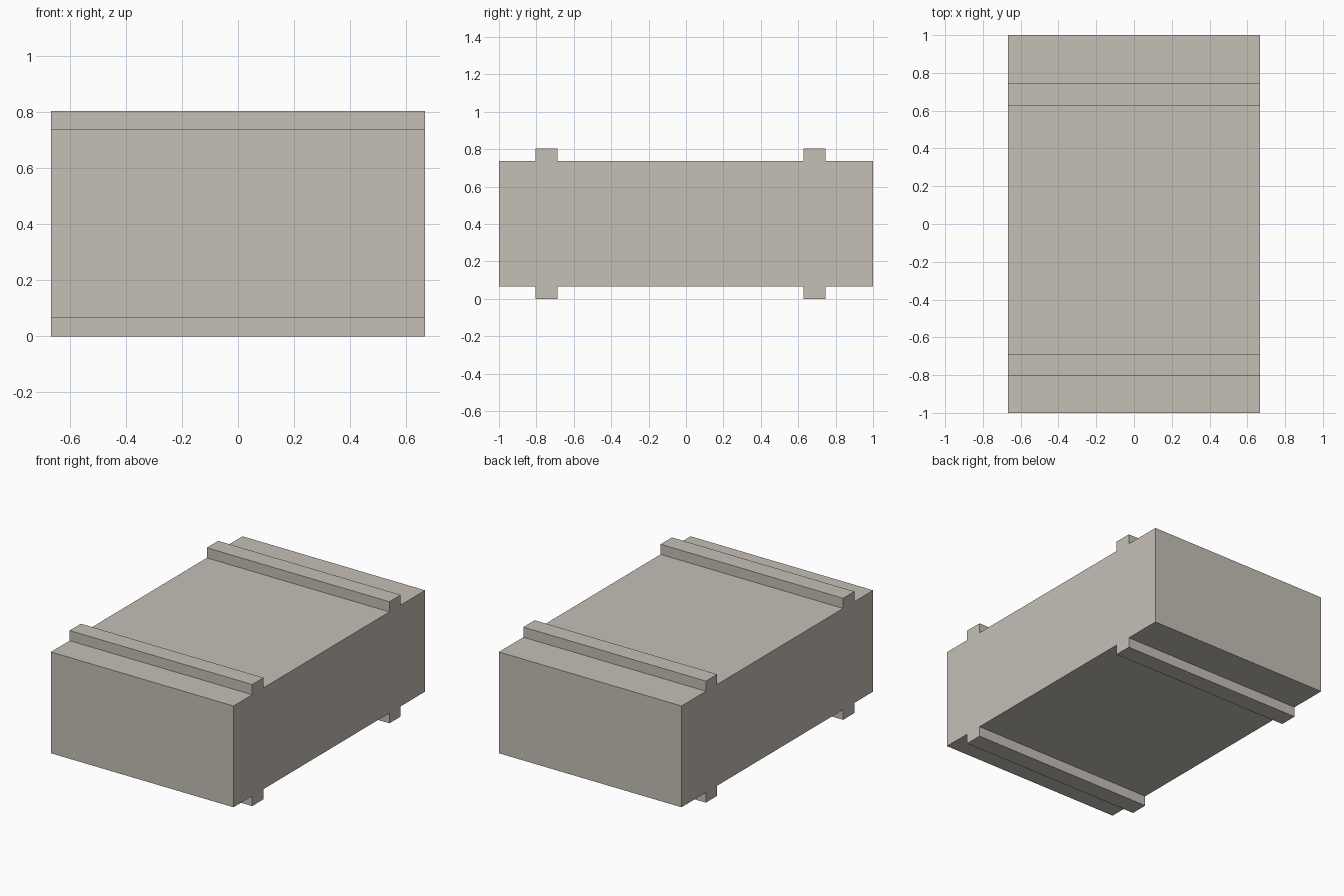
import bpy
import bmesh

cube = bpy.data.objects.get("Cube")
if cube:
    bpy.data.objects.remove(cube, do_unlink=True)

HALF_WIDTH = 0.667
HALF_LENGTH = 1.0
BODY_BOTTOM, BODY_TOP = 0.067, 0.736
HEIGHT = 0.803
RAILS = [(-0.805, -0.687), (0.627, 0.745)]  # y range of each cross rail

stone = bpy.data.materials.new("warm_grey")
stone.use_nodes = True
colour = (0.56, 0.525, 0.47, 1)
stone.diffuse_color = colour
stone.node_tree.nodes["Principled BSDF"].inputs["Base Color"].default_value = colour


def edge_outline(body_z, rail_z):
    """One long edge of the side profile, stepping out at every rail."""
    points = [(-HALF_LENGTH, body_z)]
    for start, end in RAILS:
        points += [(start, body_z), (start, rail_z), (end, rail_z), (end, body_z)]
    return points + [(HALF_LENGTH, body_z)]


# Block with rails: side profile extruded across the width
profile = edge_outline(BODY_BOTTOM, 0) + edge_outline(BODY_TOP, HEIGHT)[::-1]
bm = bmesh.new()
side = bm.faces.new([bm.verts.new((-HALF_WIDTH, y, z)) for y, z in profile])
result = bmesh.ops.extrude_face_region(bm, geom=[side], use_keep_orig=True)
moved = [v for v in result["geom"] if isinstance(v, bmesh.types.BMVert)]
bmesh.ops.translate(bm, verts=moved, vec=(2 * HALF_WIDTH, 0, 0))
bmesh.ops.recalc_face_normals(bm, faces=bm.faces[:])

mesh = bpy.data.meshes.new("railed_block")
bm.to_mesh(mesh)
bm.free()
mesh.materials.append(stone)
block = bpy.data.objects.new("railed_block", mesh)
bpy.context.collection.objects.link(block)
